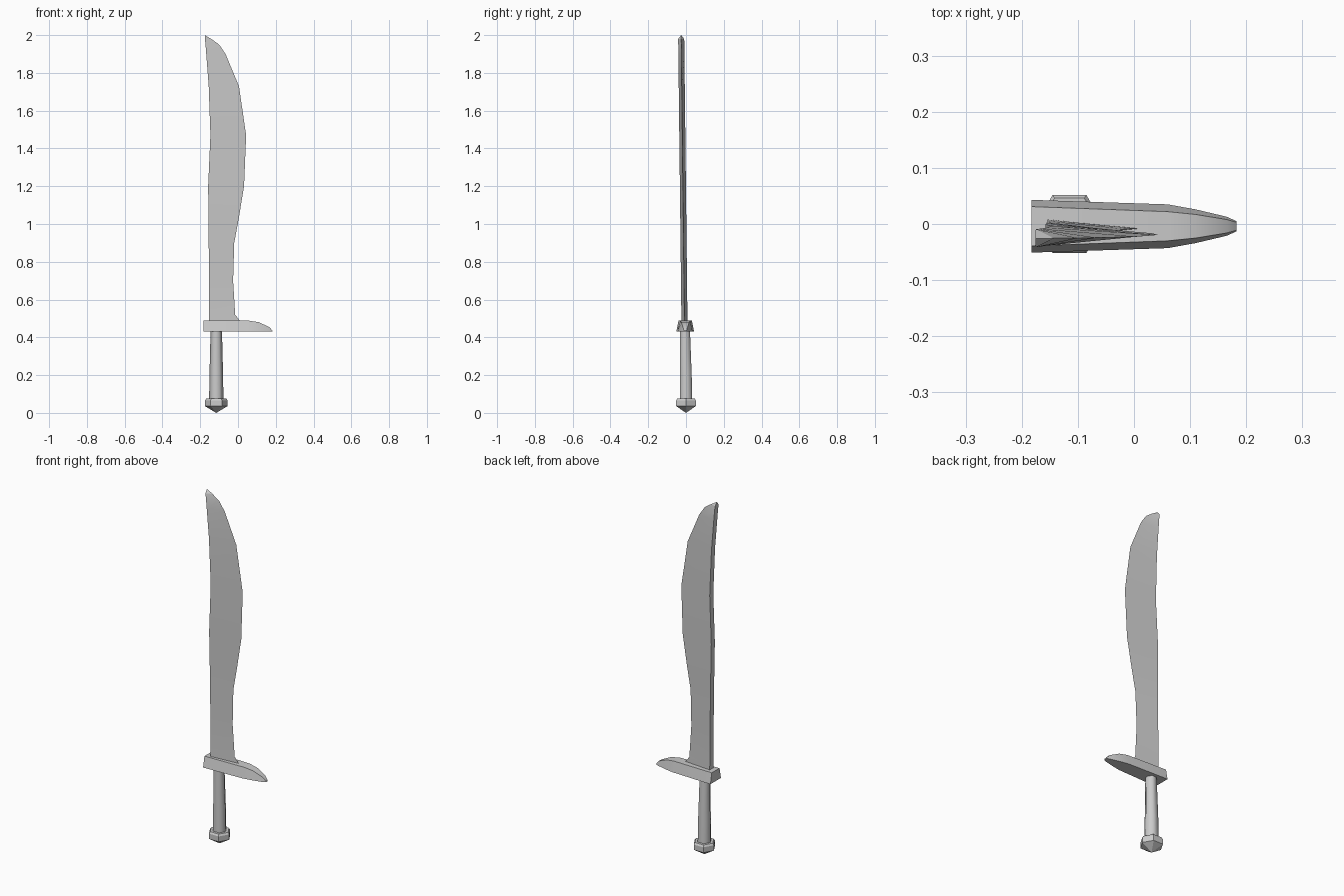
import bpy
import bmesh
import math

cube = bpy.data.objects.get("Cube")
if cube:
    bpy.data.objects.remove(cube, do_unlink=True)

steel = bpy.data.materials.new("light_grey")
steel.use_nodes = True
GREY = (0.6, 0.6, 0.6, 1)
steel.diffuse_color = GREY
steel.node_tree.nodes["Principled BSDF"].inputs["Base Color"].default_value = GREY


def loft(name, rings, angle):
    """Skin a list of equal-sized vertex rings; a one-point ring makes a tip."""
    bm = bmesh.new()
    rows = [[bm.verts.new(p) for p in ring] for ring in rings]
    for a, b in zip(rows, rows[1:]):
        n = max(len(a), len(b))
        for i in range(n):
            j = (i + 1) % n
            corners = [a[i % len(a)], a[j % len(a)], b[j % len(b)], b[i % len(b)]]
            bm.faces.new(list(dict.fromkeys(corners)))
    for end in (rows[0], rows[-1]):
        if len(end) > 2:
            bm.faces.new(end)
    bmesh.ops.recalc_face_normals(bm, faces=bm.faces)
    mesh = bpy.data.meshes.new(name)
    bm.to_mesh(mesh)
    bm.free()
    mesh.materials.append(steel)
    obj = bpy.data.objects.new(name, mesh)
    bpy.context.collection.objects.link(obj)
    bpy.ops.object.select_all(action="DESELECT")
    obj.select_set(True)
    bpy.context.view_layer.objects.active = obj
    bpy.ops.object.shade_smooth_by_angle(angle=math.radians(angle))
    return obj


def hexagon(x, y, z, r):
    return [(x + r * math.cos(k * math.pi / 3), y + r * math.sin(k * math.pi / 3), z)
            for k in range(6)]


# Blade: wedge section, flat spine on the right, leaning slightly forward
def lean(z):
    return -0.008 - 0.0115 * (z - 0.47)


blade_rows = [  # height, spine x, edge x
    (0.47, -0.154, 0.012), (0.49, -0.154, 0.008), (0.52, -0.154, -0.015),
    (0.7, -0.154, -0.026), (0.9, -0.155, -0.02), (1.03, -0.156, 0.004),
    (1.2, -0.158, 0.032), (1.47, -0.146, 0.043), (1.73, -0.155, 0.005),
    (1.9, -0.168, -0.066), (1.95, -0.172, -0.1), (1.98, -0.175, -0.142)]
rings = [[(s, lean(z) - 0.016, z), (e, lean(z), z), (s, lean(z) + 0.016, z)]
         for z, s, e in blade_rows]
rings.append([(-0.176, lean(2), 2)])
loft("blade", rings, 25)

# Guard: tapered bar, wider below, drooping to a narrow nose
guard_rows = [  # x, top height, half width below, half width above
    (-0.183, 0.49, 0.047, 0.035), (0.06, 0.488, 0.039, 0.026),
    (0.11, 0.48, 0.03, 0.021), (0.165, 0.455, 0.017, 0.012),
    (0.183, 0.435, 0.009, 0.007)]
loft("guard", [[(x, -0.004 - low, 0.43), (x, -0.004 + low, 0.43),
                (x, -0.004 + up, top), (x, -0.004 - up, top)]
               for x, top, low, up in guard_rows], 25)

# Grip: six-sided, thicker toward the pommel
loft("grip", [hexagon(-0.115, 0, 0.06, 0.038), hexagon(-0.115, -0.001, 0.2, 0.036),
              hexagon(-0.115, -0.005, 0.44, 0.03)], 65)

# Pommel: six-sided cap with a pointed base
loft("pommel", [[(-0.115, 0, 0)], hexagon(-0.115, 0, 0.036, 0.06),
                hexagon(-0.115, 0, 0.066, 0.06), hexagon(-0.115, 0, 0.076, 0.053)], 25)
